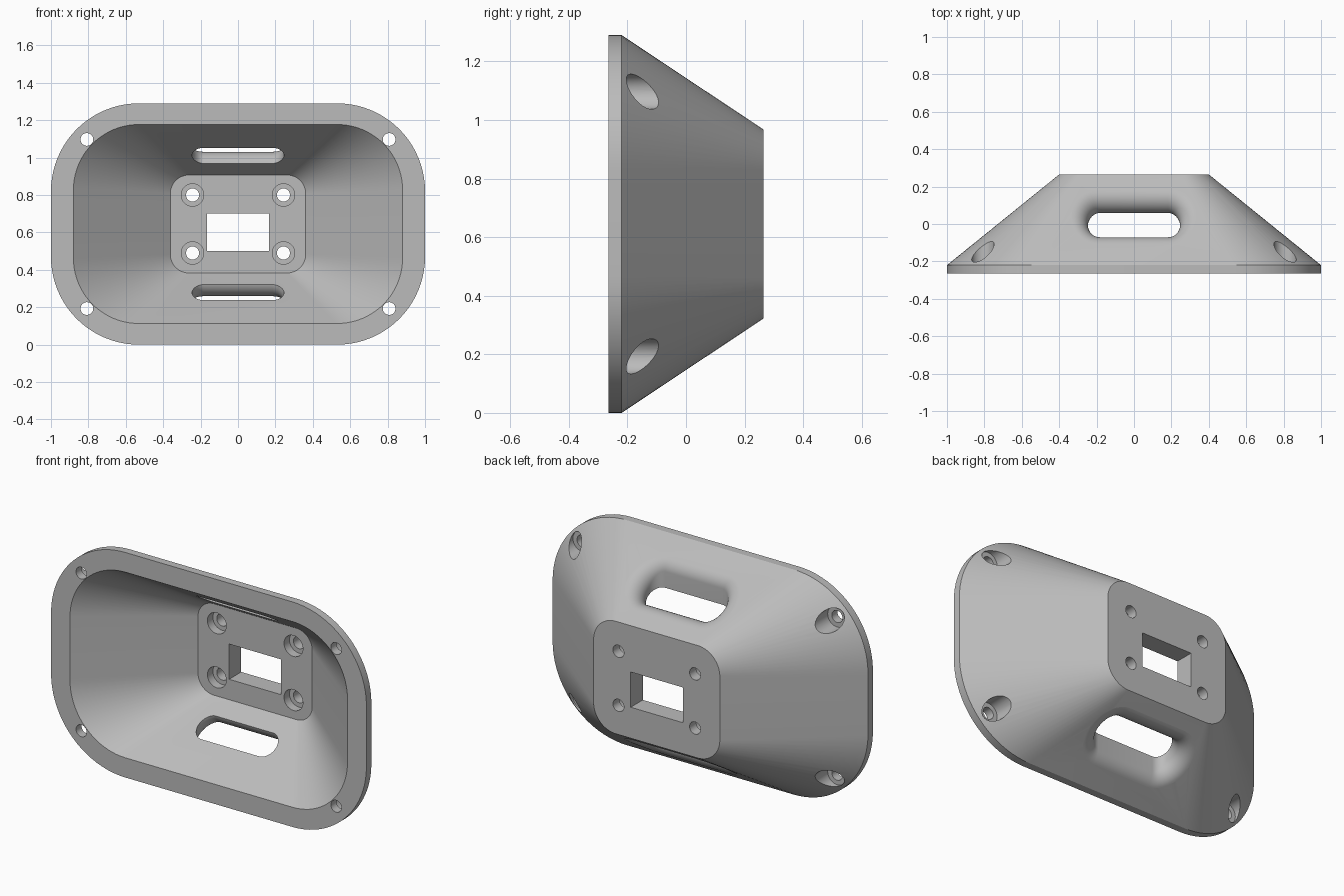
import bpy, bmesh, math
from mathutils import Vector

cube = bpy.data.objects.get("Cube")
if cube:
    bpy.data.objects.remove(cube, do_unlink=True)

MID = 0.645        # height of the centre line
FRONT, RIM, BACK, FLOOR = -0.265, -0.22, 0.265, 0.155

grey = bpy.data.materials.new("plain grey")
grey.use_nodes = True
COLOR = (0.5, 0.5, 0.5, 1)
grey.diffuse_color = COLOR
grey.node_tree.nodes["Principled BSDF"].inputs["Base Color"].default_value = COLOR


def rounded_rect(half_w, half_h, r, y, steps=20):
    """Loop of points in an xz plane."""
    pts = []
    for i, (sx, sz) in enumerate([(1, 1), (-1, 1), (-1, -1), (1, -1)]):
        for k in range(steps + 1):
            a = (i + k / steps) * math.pi / 2
            pts.append(Vector((sx * (half_w - r) + r * math.cos(a), y,
                               MID + sz * (half_h - r) + r * math.sin(a))))
    return pts


def loft(bm, loops):
    """Skin a row of equal loops and cap both ends."""
    rings = [[bm.verts.new(p) for p in loop] for loop in loops]
    for a, b in zip(rings, rings[1:]):
        for i in range(len(a)):
            j = (i + 1) % len(a)
            bm.faces.new((a[i], a[j], b[j], b[i]))
    bm.faces.new(rings[0])
    bm.faces.new(rings[-1])


def circle(x, z, r, y, n=32):
    return [Vector((x + r * math.cos(t * math.tau / n), y, z + r * math.sin(t * math.tau / n)))
            for t in range(n)]


def make_object(name, bm):
    bmesh.ops.recalc_face_normals(bm, faces=bm.faces)
    mesh = bpy.data.meshes.new(name)
    bm.to_mesh(mesh)
    bm.free()
    obj = bpy.data.objects.new(name, mesh)
    bpy.context.collection.objects.link(obj)
    mesh.materials.append(grey)
    return obj


def slot_cutter(bm, side):
    """Vertical slot whose outer edge is rounded like a rolling ball."""
    slope = (0.645 - 0.3225) / (BACK - RIM)
    normal = Vector((0, slope, 1)).normalized()
    r, half, end_r, yc, steps = 0.088, 0.183, 0.063, -0.008, 16
    outline = []
    for i, sx in enumerate((1, -1)):
        for k in range(steps + 1):
            a = -math.pi / 2 + i * math.pi + k * math.pi / steps
            n = Vector((math.cos(a), math.sin(a), 0))
            outline.append((Vector((sx * half, yc, 0)) + n * end_r, n))
    loops = [[Vector((p.x, p.y, 0.22)) for p, n in outline]]
    for k in range(13):
        loop = []
        for p, n in outline:
            c = p + n * r
            c.z = 0.645 - slope * (c.y - RIM) - r / normal.z
            loop.append(c + (-n).slerp(normal, k / 12) * r)
        loops.append(loop)
    loops.append([p + normal * 0.06 for p in loops[-1]])
    loft(bm, [[Vector((p.x, p.y, MID + side * p.z)) for p in loop] for loop in loops])


# Flared shell with a flat rim and a recessed floor
bm = bmesh.new()
loft(bm, [rounded_rect(0.4, 0.3225, 0.14, BACK),
          rounded_rect(1.0, 0.645, 0.47, RIM),
          rounded_rect(1.0, 0.645, 0.47, FRONT),
          rounded_rect(0.88, 0.532, 0.35, FRONT),
          rounded_rect(0.362, 0.262, 0.1, FLOOR)])
shell = make_object("flared_mount_shell", bm)

# Cutters: slots, stepped screw holes and the rectangular window
bm = bmesh.new()
for sz in (1, -1):
    slot_cutter(bm, sz)
    for sx in (1, -1):
        x, z = sx * 0.808, MID + sz * 0.452
        loft(bm, [circle(x, z, 0.034, -0.35), circle(x, z, 0.034, -0.215),
                  circle(x, z, 0.06, -0.215), circle(x, z, 0.06, 0.1)])
        x, z = sx * 0.243, MID + sz * 0.155
        loft(bm, [circle(x, z, 0.06, 0.05), circle(x, z, 0.06, 0.205),
                  circle(x, z, 0.035, 0.205), circle(x, z, 0.035, 0.35)])
loft(bm, [[Vector((x, y, z)) for x, z in
           ((-0.165, 0.5), (0.165, 0.5), (0.165, 0.702), (-0.165, 0.702))]
          for y in (0.05, 0.35)])
cutters = make_object("hole_cutters", bm)
cutters.hide_render = True

# Cut, then bake the result and drop the helper
bpy.ops.object.select_all(action='DESELECT')
shell.select_set(True)
bpy.context.view_layer.objects.active = shell
cut = shell.modifiers.new("holes", 'BOOLEAN')
cut.operation = 'DIFFERENCE'
cut.solver = 'EXACT'
cut.object = cutters
bpy.ops.object.modifier_apply(modifier=cut.name)
bpy.data.objects.remove(cutters, do_unlink=True)
bpy.ops.object.shade_smooth_by_angle(angle=math.radians(25))
